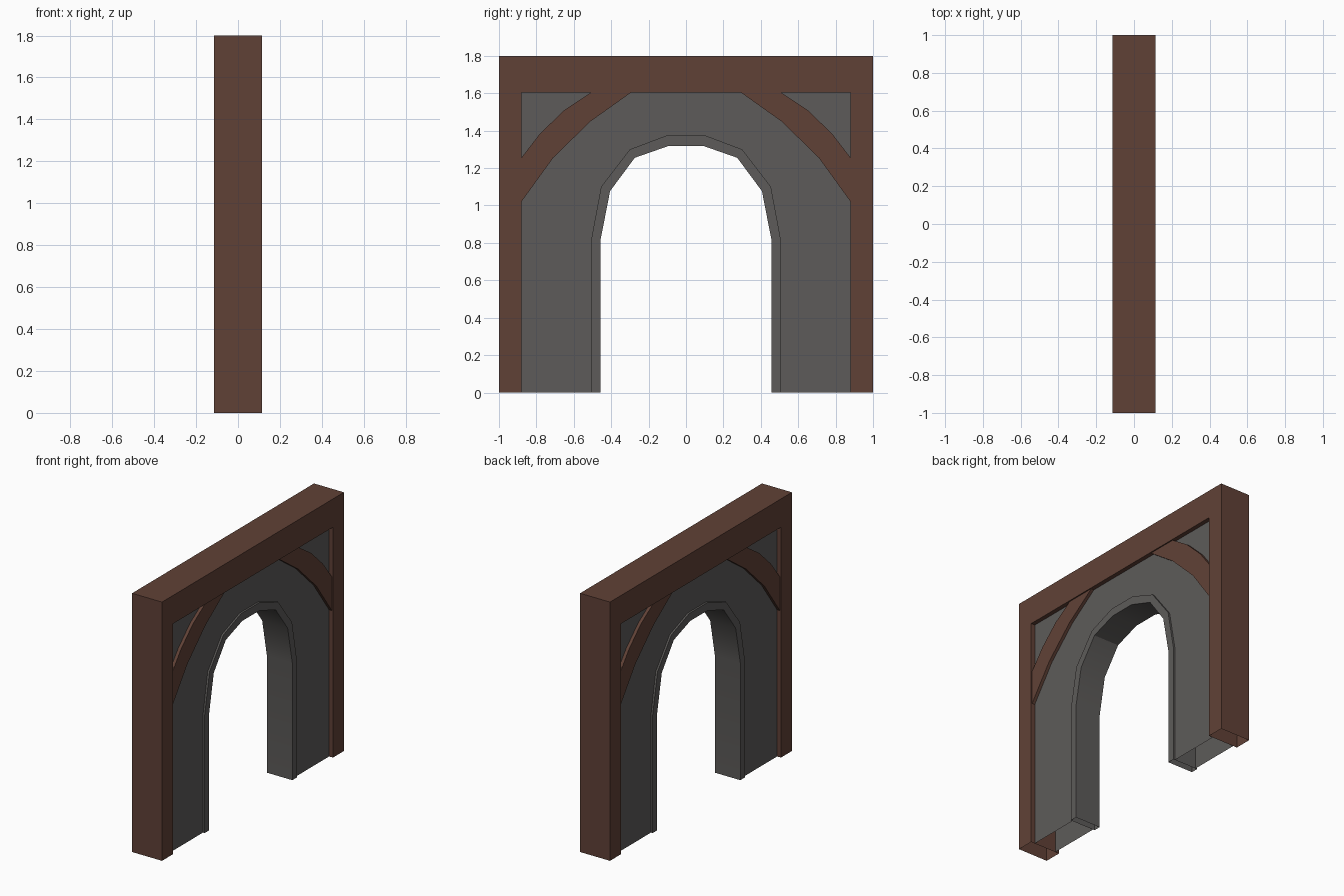
import bpy, bmesh, math

if "Cube" in bpy.data.objects:
    bpy.data.objects.remove(bpy.data.objects["Cube"])


def material(name, rgb):
    m = bpy.data.materials.new(name)
    m.diffuse_color = (*rgb, 1)
    m.use_nodes = True
    m.node_tree.nodes["Principled BSDF"].inputs["Base Color"].default_value = m.diffuse_color
    return m


WOOD = material("brown wood", (0.118, 0.053, 0.037))
STONE = material("grey stone", (0.110, 0.105, 0.101))


def prism(name, pts, half, mat, skip=(), sides=True):
    """Extrude a (y, z) outline symmetrically along x; skip = open outline edges."""
    bm = bmesh.new()
    front = [bm.verts.new((half, y, z)) for y, z in pts]
    back = [bm.verts.new((-half, y, z)) for y, z in pts]
    bm.faces.new(front)
    bm.faces.new(back[::-1])
    n = len(pts)
    if sides:
        for i in range(n):
            if i not in skip:
                j = (i + 1) % n
                bm.faces.new((front[j], front[i], back[i], back[j]))
    area = sum(pts[i][0] * pts[(i + 1) % n][1] - pts[(i + 1) % n][0] * pts[i][1]
               for i in range(n))
    if area < 0:
        bmesh.ops.reverse_faces(bm, faces=bm.faces[:])
    me = bpy.data.meshes.new(name)
    bm.to_mesh(me)
    bm.free()
    me.materials.append(mat)
    ob = bpy.data.objects.new(name, me)
    bpy.context.collection.objects.link(ob)
    return ob


def mirrored(half_path):
    """Path from the +y foot over the top to the -y foot."""
    return half_path + [(-y, z) for y, z in reversed(half_path)]


def band(outer, inner):
    """Closed outline between two paths, with its two feet as open edges."""
    pts = outer + inner[::-1]
    return pts, (len(outer) - 1, len(pts) - 1)


# timber frame: two posts and the lintel, open underneath
pts, feet = band(mirrored([(1, 0), (1, 1.8)]), mirrored([(0.88, 0), (0.88, 1.603)]))
prism("timber_frame", pts, 0.115, WOOD, feet)

# arch paths
arch_out = mirrored([(0.507, 0), (0.507, 0.816), (0.454, 1.10), (0.30, 1.30), (0.104, 1.374)])
arch_in = mirrored([(0.457, 0), (0.457, 0.816), (0.406, 1.077), (0.274, 1.255), (0.094, 1.318)])

# recessed wall panels on both sides
pts, feet = band(mirrored([(0.88, 0), (0.88, 1.603)]), arch_out)
prism("wall_panels", pts, 0.085, STONE, sides=False)

# stone trim lining the opening
pts, feet = band(arch_out, arch_in)
trim = prism("arch_trim", pts, 0.098, STONE, feet)
bpy.context.view_layer.objects.active = trim
trim.select_set(True)
bpy.ops.object.shade_smooth_by_angle(angle=math.radians(30))
trim.select_set(False)

# curved corner braces
brace_out = [(0.88, 1.255), (0.78, 1.385), (0.65, 1.51), (0.51, 1.603)]
brace_in = [(0.88, 1.02), (0.71, 1.255), (0.51, 1.45), (0.295, 1.603)]
for label, s in (("right", 1), ("left", -1)):
    pts, ends = band([(s * y, z) for y, z in brace_out], [(s * y, z) for y, z in brace_in])
    prism(label + "_brace", pts, 0.107, WOOD, ends)
